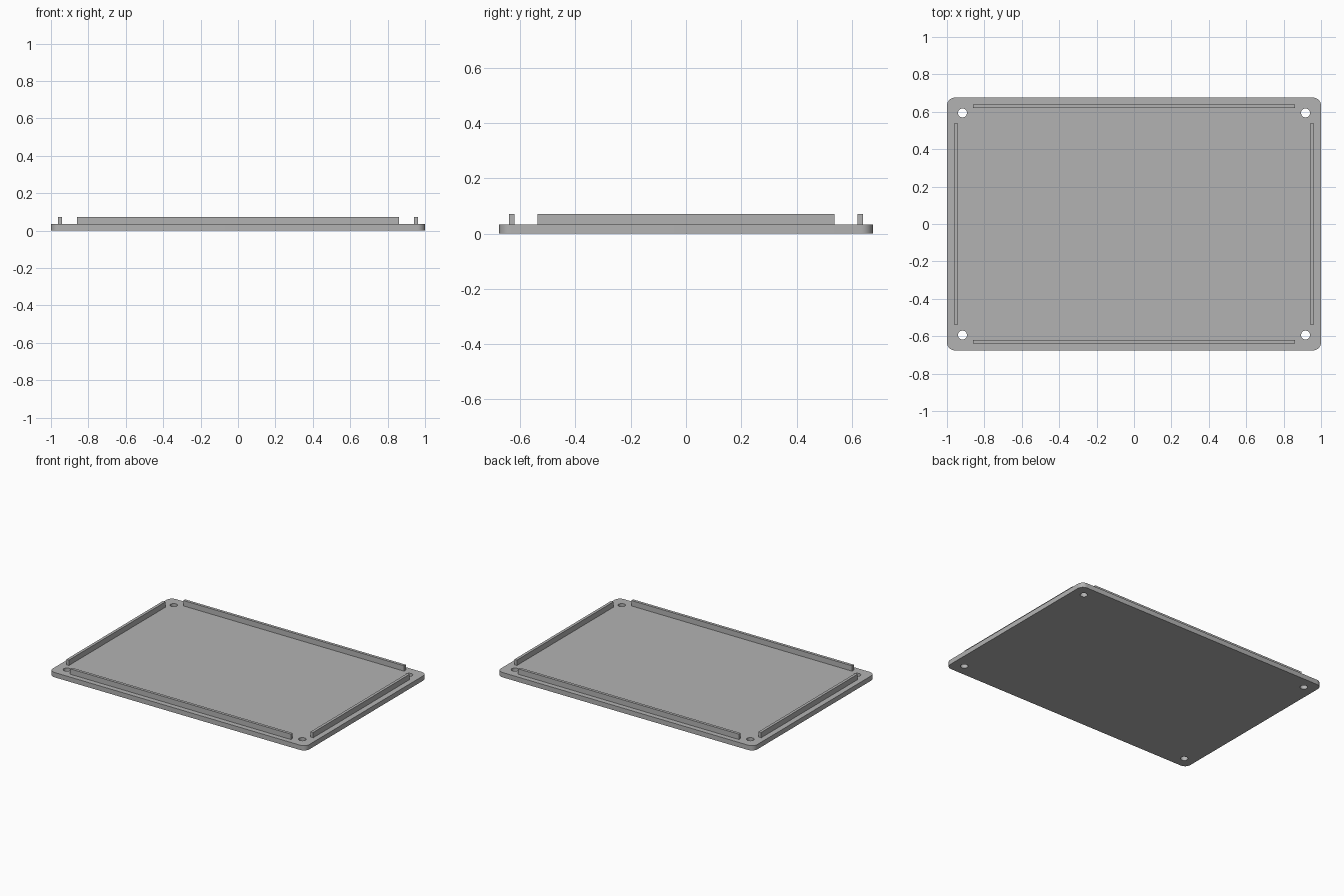
import bpy
import bmesh
from math import cos, sin, pi
from mathutils import Matrix

if "Cube" in bpy.data.objects:
    bpy.data.objects.remove(bpy.data.objects["Cube"], do_unlink=True)

HALF_X, HALF_Y, PLATE_H, TOP_H = 1.0, 0.676, 0.034, 0.072
CORNER_R, HOLE_R = 0.043, 0.024
HOLE_X, HOLE_Y = 0.917, 0.594
CORNERS = [(1, 1), (-1, 1), (-1, -1), (1, -1)]

grey = bpy.data.materials.new("plain grey")
grey.use_nodes = True
colour = (0.45, 0.45, 0.45, 1)
grey.diffuse_color = colour
grey.node_tree.nodes["Principled BSDF"].inputs["Base Color"].default_value = colour


def add_object(name, bm):
    bmesh.ops.recalc_face_normals(bm, faces=bm.faces)
    mesh = bpy.data.meshes.new(name)
    bm.to_mesh(mesh)
    bm.free()
    mesh.materials.append(grey)
    obj = bpy.data.objects.new(name, mesh)
    bpy.context.collection.objects.link(obj)
    return obj


def select_only(obj):
    bpy.ops.object.select_all(action='DESELECT')
    obj.select_set(True)
    bpy.context.view_layer.objects.active = obj


def add_rail(name, x0, x1, y0, y1):
    bm = bmesh.new()
    bottom = PLATE_H - 0.002
    size = (x1 - x0, y1 - y0, TOP_H - bottom, 1)
    centre = ((x0 + x1) / 2, (y0 + y1) / 2, (TOP_H + bottom) / 2)
    bmesh.ops.create_cube(bm, size=1, matrix=Matrix.Translation(centre) @ Matrix.Diagonal(size))
    add_object(name, bm)


# Base plate with rounded corners
bm = bmesh.new()
outline = []
steps = 8
for quarter, (sx, sy) in enumerate(CORNERS):
    for i in range(steps + 1):
        a = (quarter + i / steps) * pi / 2
        outline.append(bm.verts.new((sx * (HALF_X - CORNER_R) + CORNER_R * cos(a),
                                     sy * (HALF_Y - CORNER_R) + CORNER_R * sin(a), 0)))
face = bm.faces.new(outline)
top = bmesh.ops.extrude_face_region(bm, geom=[face])["geom"]
bmesh.ops.translate(bm, vec=(0, 0, PLATE_H),
                    verts=[v for v in top if isinstance(v, bmesh.types.BMVert)])
plate = add_object("base_plate", bm)

# Screw holes through the corners
bm = bmesh.new()
for sx, sy in CORNERS:
    bmesh.ops.create_cone(bm, cap_ends=True, segments=32, radius1=HOLE_R, radius2=HOLE_R,
                          depth=0.2, matrix=Matrix.Translation((sx * HOLE_X, sy * HOLE_Y, 0)))
cutter = add_object("hole_cutter", bm)
cutter.hide_render = True
holes = plate.modifiers.new("screw_holes", 'BOOLEAN')
holes.operation = 'DIFFERENCE'
holes.solver = 'EXACT'
holes.object = cutter
select_only(plate)
bpy.ops.object.modifier_apply(modifier=holes.name)
bpy.data.objects.remove(cutter, do_unlink=True)
bpy.ops.object.shade_smooth_by_angle(angle=pi / 6)

# Thin locating rails along each edge
add_rail("front_rail", -0.86, 0.86, -0.64, -0.62)
add_rail("back_rail", -0.86, 0.86, 0.62, 0.64)
add_rail("left_rail", 0.942, 0.962, -0.537, 0.537)
add_rail("right_rail", -0.962, -0.942, -0.537, 0.537)
